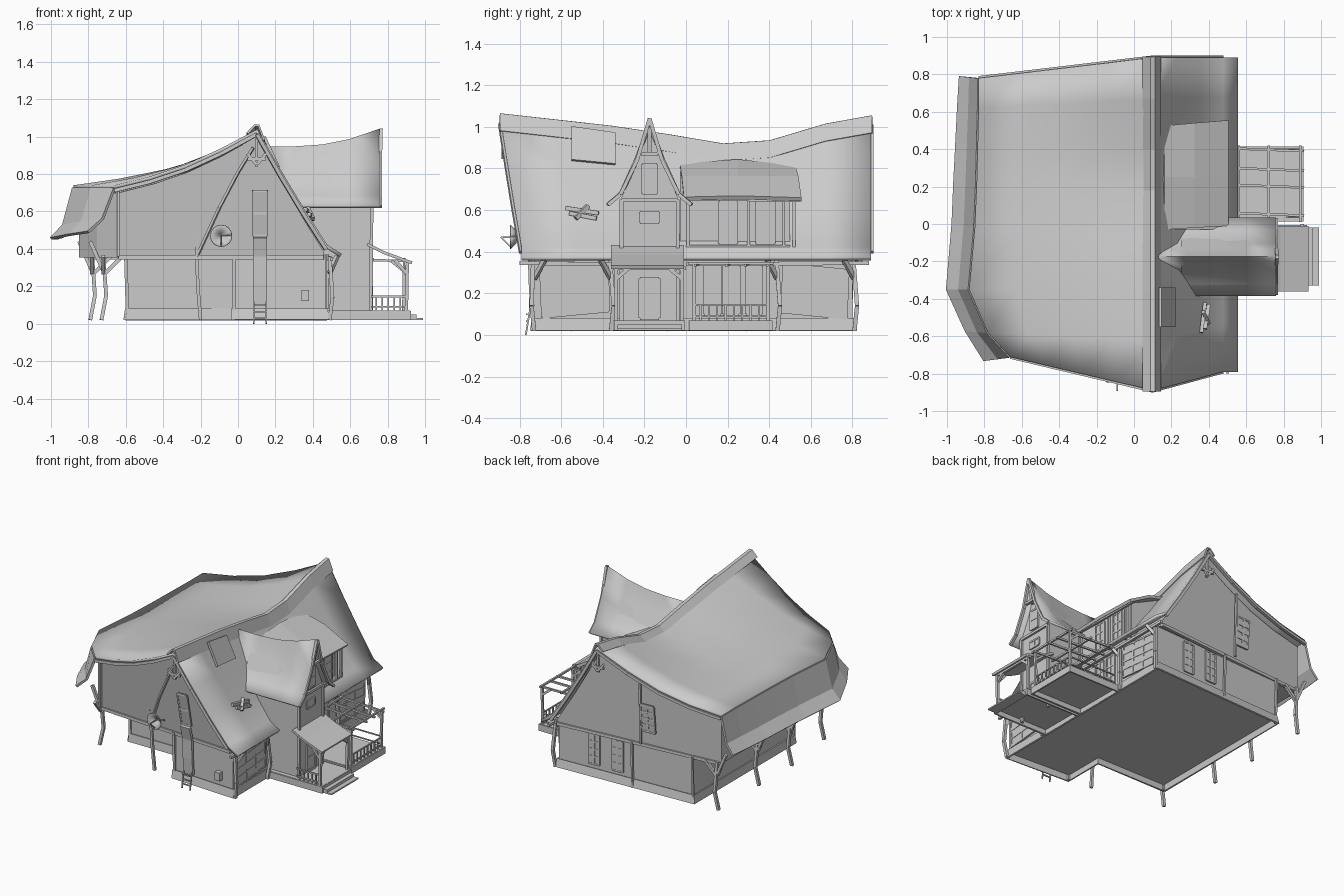
import bpy, bmesh, math
from mathutils import Vector as V

if "Cube" in bpy.data.objects:
    bpy.data.objects.remove(bpy.data.objects["Cube"])


def make(name, verts, faces, thick=0, smooth=False):
    bm = bmesh.new()
    vs = [bm.verts.new(v) for v in verts]
    for f in faces:
        bm.faces.new([vs[i] for i in f])
    bmesh.ops.recalc_face_normals(bm, faces=bm.faces)
    me = bpy.data.meshes.new(name)
    bm.to_mesh(me)
    bm.free()
    ob = bpy.data.objects.new(name, me)
    bpy.context.collection.objects.link(ob)
    if thick:
        mod = ob.modifiers.new("thickness", 'SOLIDIFY')
        mod.thickness, mod.offset = thick, 0
    if smooth:
        bpy.ops.object.select_all(action='DESELECT')
        ob.select_set(True)
        bpy.context.view_layer.objects.active = ob
        bpy.ops.object.shade_smooth_by_angle(angle=math.radians(30))
    return ob


def loft(name, secs, closed=False, thick=0, smooth=False, caps=(1, 1)):
    """Skin a row of matching cross-sections; closed ones get end caps."""
    n = len(secs[0])
    m = n if closed else n - 1
    faces = [(i*n+j, i*n+(j+1) % n, (i+1)*n+(j+1) % n, (i+1)*n+j)
             for i in range(len(secs)-1) for j in range(m)]
    for cap, k in zip(caps, (0, len(secs)-1)):
        if closed and cap:
            faces.append(tuple(range(k*n, k*n+n)))
    return make(name, [p for s in secs for p in s], faces, thick, smooth)


def prism(name, outline, z0, z1, caps=(1, 1)):
    return loft(name, [[(x, y, z) for x, y in outline] for z in (z0, z1)], True, caps=caps)


def rim(name, outline, z0, z1, flare=1.0):
    """Upright band round an outline, open above and below."""
    o = outline + outline[:1]
    return loft(name, [[(x*flare, y*flare, z0) for x, y in o], [(x, y, z1) for x, y in o]], thick=.016)


def rect(x0, x1, y0, y1):
    return [(x0, y0), (x1, y0), (x1, y1), (x0, y1)]


def bars(name, segs, w=.012):
    """Square timbers between pairs of points, as one object."""
    verts, faces = [], []
    for a, b in segs:
        a, b = V(a), V(b)
        d = (b - a).normalized()
        s = d.cross(V((0, 0, 1)) if abs(d.z) < .9 else V((0, 1, 0))).normalized() * w/2
        t = d.cross(s).normalized() * w/2
        k = len(verts)
        for p in (a, b):
            verts += [p+s+t, p-s+t, p-s-t, p+s-t]
        faces += [tuple(k+i for i in f) for f in
                  ((0, 1, 2, 3), (4, 5, 6, 7), (0, 1, 5, 4), (1, 2, 6, 5), (2, 3, 7, 6), (3, 0, 4, 7))]
    return make(name, verts, faces)


def path(*p):
    return list(zip(p[:-1], p[1:]))


def window(name, o, u, v, nx=2, nz=3, w=.012):
    """Frame, glazing bars and pane spanned by edge vectors u and v from corner o."""
    o, u, v = V(o), V(u), V(v)
    segs = [(o+u*i/nx, o+u*i/nx+v) for i in range(nx+1)]
    segs += [(o+v*i/nz, o+v*i/nz+u) for i in range(nz+1)]
    bars(name + "_frame", segs, w)
    make(name + "_pane", [o, o+u, o+u+v, o+v], [(0, 1, 2, 3)], .006)


# Roof stations: along, ridge height, left edge x y, left skirt x y z, left sag
R = [(-1, 1.03, -.66, -.71, -.80, -.73, .49, .04), (-.7, 1.0, -.78, -.58, -.90, -.57, .475, .04),
     (-.4, .97, -.88, -.35, -1.0, -.35, .455, .035), (-.1, .93, -.85, -.02, -.97, 0, .455, .025),
     (.2, .885, -.84, .22, -.96, .24, .46, .025), (.45, .90, -.835, .42, -.95, .43, .46, .03),
     (.75, .98, -.83, .62, -.94, .63, .465, .05), (1, 1.02, -.83, .78, -.93, .79, .47, .06)]


def slope(r):
    t, zr, lx, ly = r[:4]
    top, left, right = V((.1, .89*t, zr)), V((lx, ly, .73)), V((.47, .84*t+.05, .415))
    sag = lambda f, k: V((0, 0, -k*math.sin(math.pi*f)))
    return ([top.lerp(left, f) + sag(f, r[7]) for f in (1, .75, .5, .25)] + [top]
            + [top.lerp(right, f) + sag(f, .015) for f in (.33, .66, 1)])


# Main roof with flared right eave, ridge cap, left skirt roof
loft("main_roof", [slope(r) + [V((.55, .84*r[0]+.05, .365))] for r in R], thick=.02, smooth=True)
loft("ridge_cap", [[(.05, .895*r[0], r[1]-.012), (.09, .895*r[0], r[1]+.03),
                    (.11, .895*r[0], r[1]+.03), (.14, .895*r[0], r[1]-.05)] for r in R], thick=.012)
loft("left_skirt_roof", [[(r[4], r[5], r[6]), (r[2]*.55+r[4]*.45, r[3]*.55+r[5]*.45, r[6]+.07),
                          (r[2], r[3], .725)] for r in R], thick=.016)

# Upper storey following the roof; ground floor recessed at the front left
secs = []
for r in R:
    s = [V((.1+(p.x-.1)*.97, p.y*.94, p.z-.03)) for p in slope(r)]
    secs.append(s + [V((s[-1].x, s[-1].y, .355)), V((s[0].x, s[0].y, .355))])
loft("upper_storey", secs, True)
plan = [(-.59, -.40), (-.03, -.40), (-.03, -.70), (.47, -.73), (.47, .80), (-.59, .755)]
prism("ground_floor", plan, .06, .37, caps=(1, 0))
rim("plinth", [(x*1.01, y*1.005) for x, y in plan], .02, .08, 1.015)

# Gable boards, storey bands and wall timbers
for tag, i, k in (("front", 0, -1), ("back", -1, 1)):
    edge = [p + V((0, k*.001, -.018)) for p in slope(R[i])]
    bars(tag + "_gable_boards", path(*edge), .02)
    bars(tag + "_gable_ornament", [((.1, .88*k, 1.0), (.1, .87*k, .84)), ((.05, .88*k, .88), (.15, .88*k, .88)),
                                   ((.1, .88*k, .85), (.05, .88*k, .91)), ((.1, .88*k, .85), (.15, .88*k, .91))], .016)
    bars(tag + "_storey_band", [(secs[i][-1], secs[i][-2])], .022)
bars("front_posts", path((-.2, -.68, .02), (-.215, -.685, .2), (-.22, -.69, .36)) +
     [((-.02, -.70, .02), (-.02, -.715, .36)), ((-.59, -.40, .02), (-.6, -.40, .36))], .018)
bars("front_timbers", [((-.22, -.70, .36), (-.22, -.75, .83)), ((-.64, -.68, .36), (-.64, -.68, .71))] +
     path((-.22, -.70, .36), (-.1, -.765, .62), (0, -.805, .81), (.08, -.84, .94)), .014)
bars("back_timbers", [((-.12, .79, .02), (-.12, .80, .36)), ((-.2, .81, .37), (-.2, .82, .84)),
                      ((-.59, .76, .02), (-.59, .77, .36))], .014)

# Cross-gable tower
y0, y1, yc = -.31, -.04, -.175
loft("tower", [[(x, y0, .065), (x, y1, .065), (x, y1, .66), (x, yc, z-.03), (x, y0, .66)]
               for x, z in ((.25, .94), (.5, .955), (.71, 1.01))], True, caps=(0, 1))
st = [(.76, 1.035), (.6, .98), (.45, .95), (.3, .94), (.13, .94)]
loft("tower_roof", [[(x, yc-.205, .625), (x, yc-.14, .68), (x, yc-.065, zr-.19), (x, yc, zr),
                     (x, yc+.065, zr-.19), (x, yc+.14, .68), (x, yc+.205, .625)] for x, zr in st],
     thick=.016, smooth=True)
bars("tower_gable_boards", path((.76, yc-.2, .625), (.76, yc-.14, .675), (.76, yc-.06, .84), (.765, yc, 1.04),
                                (.76, yc+.06, .84), (.76, yc+.14, .675), (.76, yc+.2, .625)), .018)
bars("tower_trim", [((.71, y, .02), (.715, y, .65)) for y in (y0, y1)] +
     [((.715, y0, .65), (.715, y1, .65)), ((.755, yc, 1.0), (.735, yc, .86)),
      ((.755, yc-.04, .87), (.755, yc+.04, .87))], .018)
window("tower_gable_window", (.718, -.21, .68), (0, .07, 0), (0, 0, .14), 1, 2)
window("tower_small_window", (.714, -.22, .54), (0, .09, 0), (0, 0, .05), 2, 1)
window("front_door", (.714, -.22, .08), (0, .09, 0), (0, 0, .19), 1, 2, .016)

# Porch: floor, steps, roof, posts and railing
porch, deck = rect(.48, .92, -.34, -.01), rect(.48, .9, .02, .41)
for name, o in (("porch", porch), ("pergola_deck", deck)):
    prism(name + "_floor", o, .055, .07)
    rim(name + "_rim", o, .02, .068)
for i in range(2):
    prism("porch_step", rect(.92, .955+.035*i, -.33, -.02), .02, .05-.02*i)
loft("porch_roof", [[(.69, y, .425), (.78, y, .38), (.93, y, .325)] for y in (-.36, -.01)], thick=.016)
bars("porch_posts", [((.9, y, .06), (.905, y, .33)) for y in (-.335, -.02)] +
     [((.9, -.335, .27), (.84, -.335, .34)), ((.9, -.35, .32), (.9, 0, .32))] +
     [((.9, y, .27), (.9, y+s, .32)) for y, s in ((-.335, .06), (-.02, -.06))], .018)
bars("porch_railing", [((.71, -.335, z), (.9, -.335, z)) for z in (.09, .145)] +
     [((.74+.032*i, -.335, .07), (.74+.032*i, -.335, .145)) for i in range(5)], .009)

# Shed dormer
loft("dormer_roof", [[(.16, y, .835-k), (.32, y+k*.5, .755), (.5, y+k, .66-k*.3)]
                     for y, k in ((-.03, .02), (.25, .0), (.525, .03))], thick=.02)
loft("dormer", [[(.22, y, .38), (.455, y, .38), (.455, y, .67), (.22, y, .78)] for y in (-.03, .5)], True)
bars("dormer_timbers", [((.47, y, .4), (.47, y, .66)) for y in (.01, .30, .47, .52)] +
     [((.48, -.02, .655), (.48, .55, .645)), ((.47, 0, .425), (.47, .5, .425))], .014)
for y in (.16, .34):
    window("dormer_window", (.462, y, .44), (0, .085, 0), (0, 0, .2))

# Pergola beside the porch
bars("pergola_posts", [((.885, y, .06), (.89, y, .345)) for y in (.04, .395)] +
     [((.89, y, .28), (.82, y, .335)) for y in (.04, .395)], .016)
bars("pergola_beams", [((.5, y, .345), (.91, y-.015, .335)) for y in (.06, .21, .30, .405)] +
     [((x, .01, .345), (x, .42, .345)) for x in (.56, .72, .89)], .013)
bars("pergola_railing", [((.89, .04, z), (.89, .40, z)) for z in (.09, .145)] +
     [((.5, .40, z), (.89, .40, z)) for z in (.09, .145)] +
     [((.89, .07+.04*i, .07), (.89, .07+.04*i, .145)) for i in range(9)], .008)

# Ground-floor windows on the right, large lattice ones at each end
for y in (.09, .18, .29):
    window("right_window", (.476, y, .1), (0, .075, 0), (0, 0, .23))
window("lattice_window_front", (.48, -.69, .085), (0, .32, .03), (0, -.01, .25), 3, 4)
window("lattice_window_back", (.48, .46, .11), (0, .31, -.03), (0, .01, .23), 3, 4)
bars("right_eave_posts", [s for y, k in ((-.73, -1), (-.36, 1), (.44, 1), (.81, 1)) for s in
     path((.49, y, .02), (.505, y+.012*k, .14), (.49, y-.005, .36)) + [((.49, y, .27), (.53, y-.05*k, .36))]], .02)
bars("right_eave_beam", [((.5, -.80, .345), (.5, -.33, .34)), ((.5, 0, .34), (.5, .88, .345))], .018)

# Front details: window, hanging panel, ladder, lamp and dish
window("front_window", (.08, -.765, .47), (.075, 0, 0), (0, -.05, .24), 1, 2)
loft("front_panel", [[(.08, y, z), (.155, y, z)] for y, z in
                     ((-.775, .46), (-.75, .36), (-.745, .22), (-.735, .1))], thick=.02)
bars("ladder", [((x, -.77, 0), (x, -.75, .12)) for x in (.085, .15)] +
     [((.085, -.765, z), (.15, -.765, z)) for z in (.03, .065, .1)], .008)
prism("wall_lamp", rect(.34, .38, -.755, -.72), .12, .18)
ring = lambda r, y: [(-.09+r*math.cos(a*math.pi/8), y, .47+r*math.sin(a*math.pi/8)) for a in range(17)]
loft("dish", [ring(.004, -.81), ring(.03, -.818), ring(.058, -.845)], thick=.004, smooth=True)
bars("dish_arm", [((-.09, -.72, .43), (-.09, -.81, .47)), ((-.09, -.81, .47), (-.09, -.89, .47)),
                  ((-.09, -.84, .42), (-.09, -.89, .47))], .007)

# Back windows
for x in (.15, -.04):
    window("back_window", (x, .79, .11), (.08, .003, 0), (0, 0, .22), 2, 4)
window("back_upper_window", (-.31, .80, .47), (.1, .006, 0), (0, .02, .2), 2, 4)

# Posts and braces under the left overhang
for y in (.75, .28, -.1, -.56):
    x = -.78 if y > -.5 else -.72
    bars("left_post", path((x-.01, y, .02), (x+.015, y+.01, .15), (x, y, .37)) +
         [((x, y, .26), (x+.1, y, .36)), ((x, y, .28), (x-.07, y, .44)), ((x, y, .27), (x, y-.07, .36))], .02)

# Roof repairs: patch by the ridge and loose boards
make("ridge_patch", [(.14, -.55, 1.0), (.14, -.34, .97), (.215, -.34, .82), (.215, -.55, .84)], [(0, 1, 2, 3)], .016)
bars("loose_boards", [((.36, -.58, .61), (.38, -.42, .585)), ((.38, -.56, .585), (.40, -.43, .56)),
                      ((.37, -.47, .62), (.40, -.53, .56))], .02)
